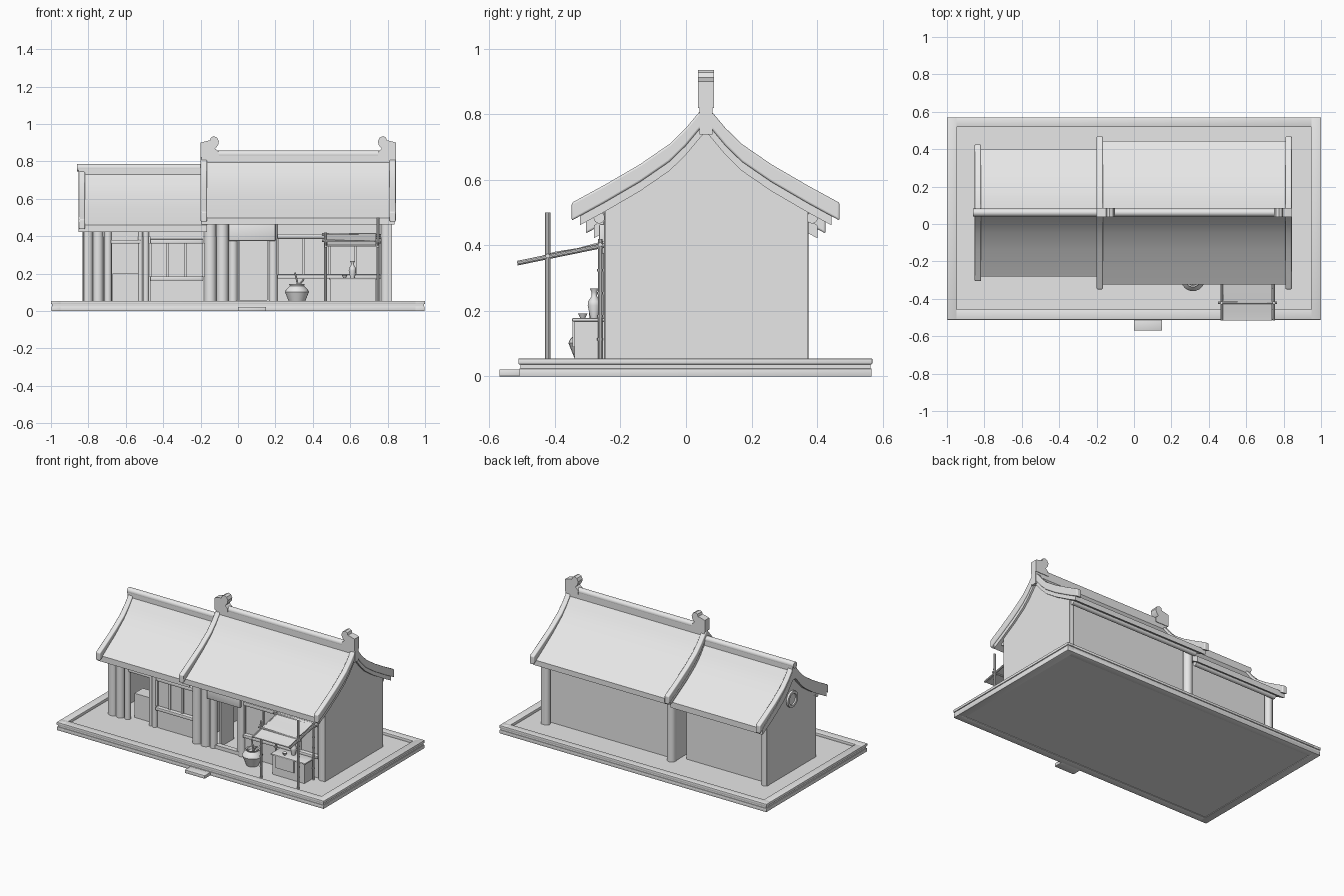
import bpy, bmesh, math
from mathutils import Vector

cube = bpy.data.objects.get("Cube")
if cube:
    bpy.data.objects.remove(cube, do_unlink=True)

mat = bpy.data.materials.new("plain_grey")
mat.use_nodes = True
GREY = (0.8, 0.8, 0.8, 1)
mat.diffuse_color = GREY
mat.node_tree.nodes["Principled BSDF"].inputs["Base Color"].default_value = GREY
RIDGE = 0.06
FLOOR = 0.037


def finish(name, bm):
    bmesh.ops.recalc_face_normals(bm, faces=bm.faces)
    me = bpy.data.meshes.new(name)
    bm.to_mesh(me)
    bm.free()
    me.materials.append(mat)
    ob = bpy.data.objects.new(name, me)
    bpy.context.collection.objects.link(ob)
    return ob


def box(name, x, y, z, bevel=0):
    bm = bmesh.new()
    bmesh.ops.create_cube(bm, size=1)
    for v in bm.verts:
        v.co = [r[0] if c < 0 else r[1] for c, r in zip(v.co, (x, y, z))]
    if bevel:
        bmesh.ops.bevel(bm, geom=bm.edges[:], offset=bevel, segments=2, affect='EDGES', profile=0.5)
    return finish(name, bm)


def rod(name, a, b, r, sides=16):
    a, b = Vector(a), Vector(b)
    bm = bmesh.new()
    bmesh.ops.create_cone(bm, cap_ends=True, segments=sides, radius1=r, radius2=r, depth=(b - a).length)
    ob = finish(name, bm)
    ob.location = (a + b) / 2
    ob.rotation_euler = (b - a).to_track_quat('Z', 'Y').to_euler()
    return ob


def column(name, x, y, r, top):
    return rod(name, (x, y, FLOOR), (x, y, top), r, 24)


def prism(name, pts, axis, lo, hi):
    """Extrude a closed 2D profile along x (y,z points) or y (x,z points)."""
    bm = bmesh.new()
    place = (lambda p, t: (t, p[0], p[1])) if axis == 'x' else (lambda p, t: (p[0], t, p[1]))
    face = bm.faces.new([bm.verts.new(place(p, lo)) for p in pts])
    ext = bmesh.ops.extrude_face_region(bm, geom=[face])
    move = Vector(place((0, 0), hi - lo))
    bmesh.ops.translate(bm, vec=move, verts=[v for v in ext['geom'] if isinstance(v, bmesh.types.BMVert)])
    return finish(name, bm)


def lathe(name, prof, loc, sides=24):
    bm = bmesh.new()
    vs = [bm.verts.new((r, 0, z)) for r, z in prof]
    es = [bm.edges.new(e) for e in zip(vs, vs[1:])]
    bmesh.ops.spin(bm, geom=vs + es, axis=(0, 0, 1), cent=(0, 0, 0), angle=math.tau, steps=sides)
    bmesh.ops.remove_doubles(bm, verts=bm.verts, dist=0.0002)
    ob = finish(name, bm)
    ob.location = loc
    return ob


# Sagging roof curve: height by distance from the ridge
CURVE = [(0, 0.83), (0.02, 0.807), (0.06, 0.759), (0.11, 0.71), (0.2, 0.648), (0.31, 0.584), (0.42, 0.524)]


def height(d):
    for (a, p), (b, q) in zip(CURVE, CURVE[1:]):
        if d <= b:
            return p + (q - p) * (d - a) / (b - a)
    return CURVE[-1][1]


def span(reach, drop, lean=0):
    """Curve across the ridge, lowered by drop and by lean times distance."""
    ds = [d for d, _ in CURVE if d < reach] + [reach]
    ys = [-d for d in reversed(ds)] + ds[1:]
    return [(RIDGE + y, height(abs(y)) - drop - lean * abs(y)) for y in ys]


def roof_strip(name, reach, top, bottom, x0, x1, lean=0):
    return prism(name, span(reach, top, lean) + span(reach, bottom)[::-1], 'x', x0, x1)


def gable(name, x0, x1, y0, y1, drop):
    top = [p for p in span(0.4, drop) if y0 < p[0] < y1]
    edge = [(y, height(abs(y - RIDGE)) - drop) for y in (y0, y1)]
    prism(name, [(y0, FLOOR), edge[0]] + top + [edge[1], (y1, FLOOR)], 'x', x0, x1)


def house(side, x0, x1, drop, ridge_top, reach, y0, y1, barges):
    roof_strip(side + "_roof", reach - 0.025, drop + 0.012, drop + 0.082, x0 + 0.006, x1 - 0.006, 0.09)
    for i, (a, b) in enumerate(barges):
        ob = roof_strip(f"{side}_barge_{i}", reach, drop, drop + 0.054, a, b)
        bev = ob.modifiers.new("round", 'BEVEL')
        bev.width, bev.segments, bev.limit_method = 0.006, 3, 'ANGLE'
    # Ridge cap and its round top
    box(side + "_ridge", (x0 + 0.006, x1 + 0.004), (0.041, 0.081), (ridge_top - 0.12, ridge_top - 0.018))
    rod(side + "_ridge_roll", (x0, 0.061, ridge_top - 0.021), (x1, 0.061, ridge_top - 0.021), 0.021)
    # Eave purlins, back wall
    eave = height(y1 - RIDGE) - drop - 0.1
    for y in (y0 - 0.015, y1 + 0.015):
        rod(side + "_purlin", (x0 + 0.04, y, eave), (x1 - 0.03, y, eave), 0.017)
    box(side + "_back_wall", (x0 + 0.04, x1 - 0.04), (y1 - 0.07, y1 - 0.05), (FLOOR, eave + 0.06))
    box(side + "_front_header", (x0 + 0.04, x1 - 0.04), (y0 + 0.025, y0 + 0.045), (0.4, eave + 0.06))


def window(name, x0, x1, y, z0, z1, panes):
    """Sill, head rail, posts and panes over a low wall."""
    box(name + "_low_wall", (x0, x1), (y, y + 0.02), (FLOOR, z0))
    box(name + "_sill", (x0, x1), (y - 0.025, y + 0.02), (z0 - 0.022, z0), 0.005)
    box(name + "_head", (x0, x1), (y - 0.02, y + 0.02), (z1, z1 + 0.025), 0.005)
    box(name + "_transom", (x0, x1), (y, y + 0.02), (z1 + 0.02, 0.43))
    step = (x1 - x0) / panes
    for i in range(panes + 1):
        x = x0 + i * step
        box(name + "_post", (x - 0.007, x + 0.007), (y - 0.008, y + 0.02), (z0, z1))
    for i in range(panes):
        x = x0 + i * step
        box(name + "_pane", (x + 0.006, x + step - 0.006), (y + 0.002, y + 0.012), (z0, z1))


def frame(name, inset, z, bevel):
    """Four bars around the plinth edge."""
    w, f, b = 1 - inset, -0.512 + inset, 0.569 - inset
    for s in (-1, 1):
        box(name + "_side", sorted((s * 0.946, s * w)), (f, b), z, bevel)
    box(name + "_front", (-w, w), (f, -0.457), z, bevel)
    box(name + "_back", (-w, w), (0.518, b), z, bevel)


# Plinth: sunken floor in a coved rim, and front step
box("plinth_floor", (-0.955, 0.955), (-0.465, 0.525), (0.004, FLOOR))
frame("rim_foot", 0.002, (0, 0.024), 0.002)
frame("rim_cove", 0.006, (0.015, 0.042), 0)
frame("rim_lip", 0, (0.037, 0.055), 0.003)
box("front_step", (0, 0.15), (-0.57, -0.5), (0, 0.022), 0.003)

# Two joined houses
house("right", -0.2, 0.842, 0, 0.859, 0.409, -0.25, 0.37, [(-0.2, -0.166), (0.81, 0.844)])
house("left", -0.86, -0.16, 0.063, 0.787, 0.366, -0.215, 0.33, [(-0.852, -0.818)])
gable("right_gable", 0.79, 0.823, -0.247, 0.372, 0.08)
gable("middle_gable", -0.16, -0.13, -0.235, 0.34, 0.08)
gable("left_gable", -0.83, -0.805, -0.205, 0.32, 0.143)

# Scrolled ridge ends
SCROLL = [(0, 0.82), (0, 0.9), (0.035, 0.91), (0.05, 0.912), (0.055, 0.928), (0.07, 0.935), (0.088, 0.928),
          (0.098, 0.908), (0.094, 0.888), (0.078, 0.868), (0.096, 0.852), (0.098, 0.82)]
for side, edge, s in (("left", -0.2, 1), ("right", 0.846, -1)):
    prism(side + "_ridge_scroll", [(edge + s * x, z) for x, z in SCROLL], 'y', 0.037, 0.085)

# Round gable window
ring = lathe("round_window_ring", [(0.038, -0.012), (0.054, -0.012), (0.054, 0.012), (0.038, 0.012), (0.038, -0.012)],
             (-0.832, RIDGE, 0.53))
ring.rotation_euler.y = math.pi / 2
rod("round_window_pane", (-0.834, RIDGE, 0.53), (-0.826, RIDGE, 0.53), 0.04, 24)

# Corner columns
column("middle_back_column", -0.135, 0.345, 0.029, 0.52)
column("right_back_column", 0.798, 0.35, 0.024, 0.52)
column("right_corner_column", 0.793, -0.22, 0.03, 0.5)
column("left_back_column", -0.808, 0.304, 0.024, 0.46)

# Left house front
for x, r in ((-0.803, 0.028), (-0.748, 0.028), (-0.695, 0.02), (-0.522, 0.012), (-0.492, 0.017)):
    column("left_front_column", x, -0.185, r, 0.46)
box("left_front_panel", (-0.8, -0.68), (-0.185, -0.17), (FLOOR, 0.45))
box("left_door_head", (-0.68, -0.52), (-0.2, -0.17), (0.36, 0.38), 0.004)
box("left_door_transom", (-0.68, -0.52), (-0.187, -0.17), (0.37, 0.45))
box("left_counter", (-0.67, -0.535), (-0.15, -0.06), (FLOOR, 0.2))
window("left_window", -0.47, -0.185, -0.19, 0.185, 0.36, 3)

# Right house front: columns, doorway with open leaf, board above
for x, r in ((-0.148, 0.032), (-0.083, 0.032), (-0.026, 0.024), (0.188, 0.024)):
    column("right_front_column", x, -0.222, r, 0.5)
box("entry_panel", (-0.17, -0.03), (-0.22, -0.2), (FLOOR, 0.47))
box("door_board", (-0.05, 0.2), (-0.265, -0.245), (0.375, 0.465), 0.004)
box("door_threshold", (-0.02, 0.18), (-0.235, -0.2), (FLOOR, 0.06))
box("door_jamb", (0.155, 0.185), (-0.23, -0.2), (FLOOR, 0.4))
box("door_leaf", (0, 0.012), (-0.2, -0.06), (0.04, 0.375))
window("right_window", 0.21, 0.765, -0.225, 0.195, 0.388, 4)

# Bamboo stall frame with node rings
for x, top in ((0.468, 0.42), (0.748, 0.5)):
    rod("bamboo_pole", (x, -0.422, FLOOR), (x, -0.422, top), 0.008, 10)
    rod("bamboo_back_pole", (x, -0.262, FLOOR), (x, -0.262, 0.42), 0.007, 10)
    rod("awning_rail", (x, -0.515, 0.346), (x, -0.25, 0.4), 0.007, 10)
    for i in range(5):
        z = 0.11 + i * 0.07
        for y in (-0.422, -0.262):
            rod("bamboo_node", (x, y, z), (x, y, z + 0.008), 0.009, 10)
for y, z in ((-0.422, 0.376), (-0.262, 0.41)):
    rod("awning_crossbar", (0.45, y, z), (0.765, y, z - 0.008), 0.007, 10)

# Sagging cloth awning
cloth = [(-0.515, 0.352), (-0.46, 0.362), (-0.4, 0.381), (-0.33, 0.392), (-0.25, 0.414)]
prism("awning", cloth + [(y, z - 0.007) for y, z in reversed(cloth)], 'x', 0.477, 0.737)

# Stall table, cloth and wares
box("table_body", (0.495, 0.735), (-0.34, -0.25), (FLOOR, 0.168))
box("table_top", (0.487, 0.745), (-0.348, -0.245), (0.168, 0.178), 0.003)
box("table_cloth", (0.52, 0.66), (-0.347, -0.338), (0.09, 0.175))
lathe("vase", [(0, 0), (0.012, 0), (0.02, 0.04), (0.019, 0.052), (0.008, 0.068), (0.008, 0.08), (0.014, 0.092),
               (0.006, 0.082), (0, 0.08)], (0.612, -0.28, 0.177))
lathe("bowl", [(0, 0), (0.007, 0), (0.015, 0.016), (0.012, 0.016), (0, 0.006)], (0.57, -0.315, 0.177))

# Large jar with two ladles
lathe("jar", [(0, 0), (0.038, 0), (0.064, 0.065), (0.058, 0.078), (0.038, 0.098), (0.042, 0.108), (0.034, 0.106),
              (0.03, 0.09), (0, 0.085)], (0.315, -0.295, FLOOR))
rod("ladle_left", (0.325, -0.295, 0.12), (0.305, -0.29, 0.205), 0.005, 8)
rod("ladle_right", (0.31, -0.295, 0.12), (0.352, -0.3, 0.17), 0.005, 8)

# Smooth round parts, keep hard edges crisp
bpy.ops.object.select_all(action='DESELECT')
for ob in bpy.context.collection.objects:
    if ob.type == 'MESH' and mat.name in ob.data.materials:
        ob.select_set(True)
        bpy.context.view_layer.objects.active = ob
bpy.ops.object.shade_smooth_by_angle(angle=math.radians(35))
